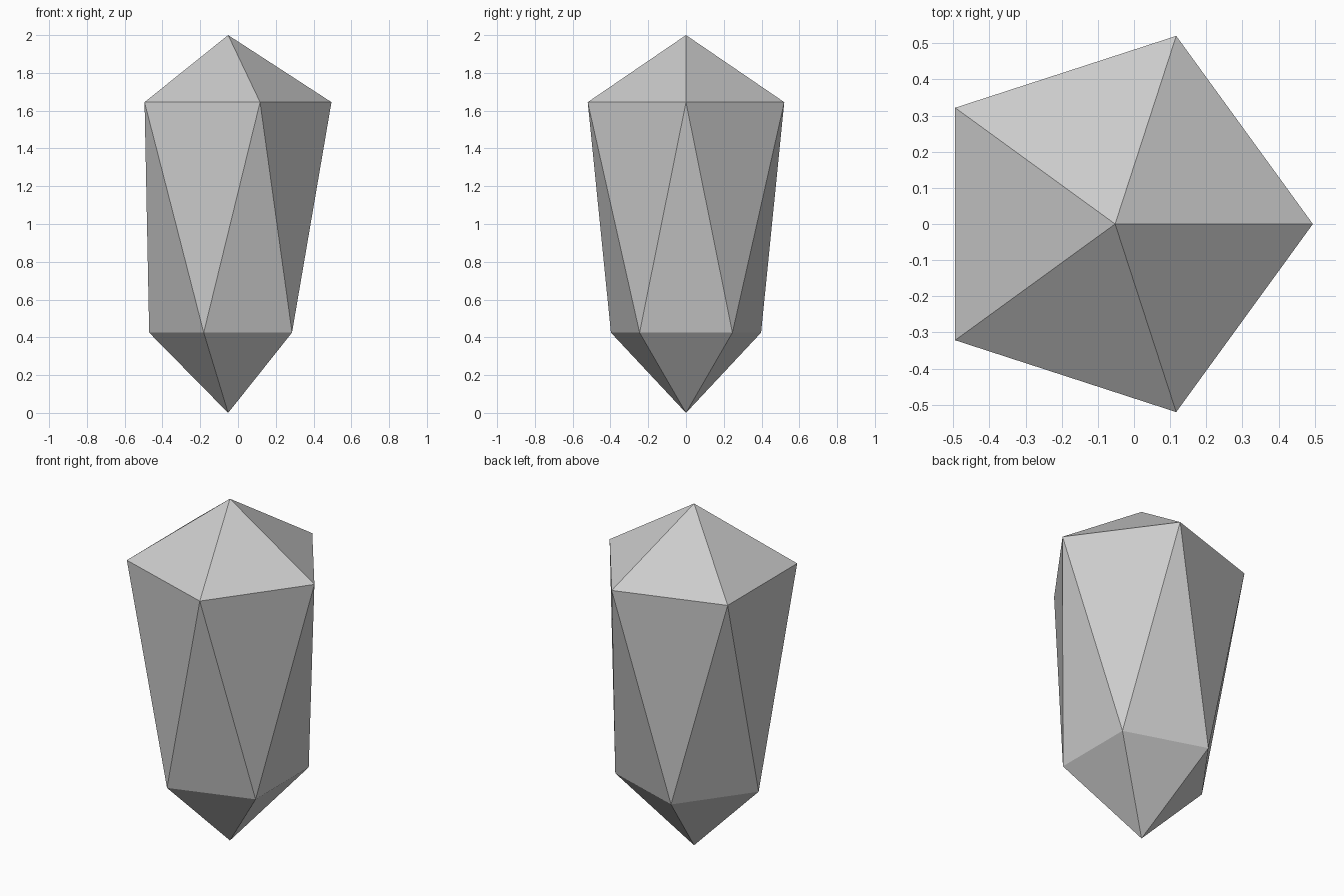
import bpy, bmesh
from math import cos, sin, pi

if "Cube" in bpy.data.objects:
    bpy.data.objects.remove(bpy.data.objects["Cube"])

SIDES = 5
R_TOP, R_LOW = 0.547, 0.418
CX = -R_TOP * (1 - cos(pi / SIDES)) / 2   # axis offset so the bounds are centred

bm = bmesh.new()


def ring(radius, z, turn):
    return [bm.verts.new((CX + radius * cos(turn + 2 * pi * i / SIDES),
                          radius * sin(turn + 2 * pi * i / SIDES), z))
            for i in range(SIDES)]


# Two twisted pentagon rings and the pointed ends
low = ring(R_LOW, 0.425, pi / SIDES)
top = ring(R_TOP, 1.645, 0)
base_tip = bm.verts.new((CX, 0, 0))
crown_tip = bm.verts.new((CX, 0, 2))

# Crown, antiprism sides and base facets
for i in range(SIDES):
    j = (i + 1) % SIDES
    bm.faces.new((top[i], top[j], crown_tip))
    bm.faces.new((top[j], top[i], low[i]))
    bm.faces.new((low[i], low[j], top[j]))
    bm.faces.new((low[j], low[i], base_tip))

bmesh.ops.recalc_face_normals(bm, faces=bm.faces)
mesh = bpy.data.meshes.new("crystal")
bm.to_mesh(mesh)
bm.free()
bpy.context.collection.objects.link(bpy.data.objects.new("crystal", mesh))
